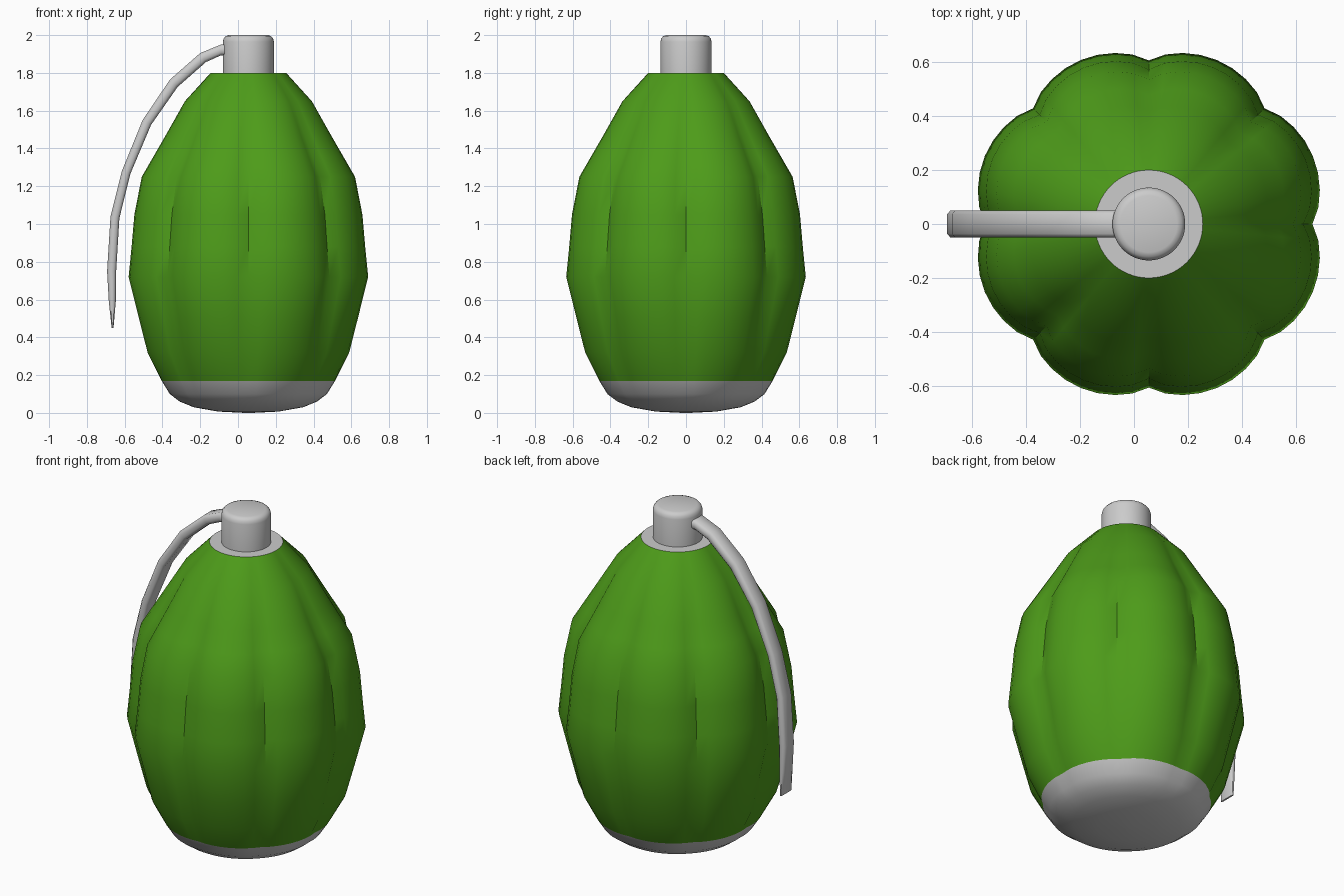
import bpy, bmesh
from math import sin, cos, pi

if "Cube" in bpy.data.objects:
    bpy.data.objects.remove(bpy.data.objects["Cube"])

CX = 0.055   # axis of the body


def make_object(name, bm, color=None, angle=40):
    bmesh.ops.recalc_face_normals(bm, faces=bm.faces)
    mesh = bpy.data.meshes.new(name)
    bm.to_mesh(mesh)
    bm.free()
    ob = bpy.data.objects.new(name, mesh)
    bpy.context.collection.objects.link(ob)
    if color:
        mat = bpy.data.materials.new(name + "_paint")
        mat.diffuse_color = color
        mat.use_nodes = True
        mat.node_tree.nodes["Principled BSDF"].inputs["Base Color"].default_value = mat.diffuse_color
        mesh.materials.append(mat)
    bpy.ops.object.select_all(action='DESELECT')
    bpy.context.view_layer.objects.active = ob
    ob.select_set(True)
    bpy.ops.object.shade_smooth_by_angle(angle=angle * pi / 180)
    return ob


def skin(bm, rings, cap_start=True, cap_end=True):
    loops = [[bm.verts.new(p) for p in ring] for ring in rings]
    n = len(loops[0])
    for a, b in zip(loops, loops[1:]):
        for i in range(n):
            j = (i + 1) % n
            bm.faces.new((a[i], a[j], b[j], b[i]))
    if cap_start:
        bm.faces.new(loops[0][::-1])
    if cap_end:
        bm.faces.new(loops[-1])


def lobed_ring(r, z, depth=0.0, n=64):
    # eight rounded lobes with grooves every 45 degrees
    pts = []
    for i in range(n):
        t = 2 * pi * i / n
        k = r * (1 + depth * (abs(sin(4 * t)) ** 0.75 - 0.8))
        pts.append((CX + k * cos(t), k * sin(t), z))
    return pts


# Ribbed body: radius, height, groove depth
body = [(0.465, 0.17, 0.025), (0.545, 0.32, 0.055), (0.592, 0.50, 0.07),
        (0.648, 0.72, 0.08), (0.632, 0.88, 0.085), (0.617, 1.05, 0.09),
        (0.577, 1.25, 0.09), (0.512, 1.36, 0.085), (0.447, 1.47, 0.075),
        (0.342, 1.65, 0.04), (0.20, 1.80, 0.0)]
bm = bmesh.new()
skin(bm, [lobed_ring(*p) for p in body], False, False)
make_object("ribbed_body", bm, (0.075, 0.33, 0.01, 1))

# Domed base
base = [(0.02, 0.0, 0), (0.16, 0.007, 0), (0.29, 0.03, 0), (0.365, 0.06, 0.005),
        (0.42, 0.10, 0.015), (0.465, 0.17, 0.025)]
bm = bmesh.new()
skin(bm, [lobed_ring(*p) for p in base], True, False)
make_object("base", bm)

# Collar plate and neck with a rounded top edge
neck = [(0.20, 1.80), (0.135, 1.80), (0.135, 1.965), (0.131, 1.982),
        (0.121, 1.994), (0.105, 2.0)]
bm = bmesh.new()
skin(bm, [lobed_ring(r, z) for r, z in neck], False, True)
make_object("neck_cap", bm)

# Curved lever: outer x, z and inner x, z along the strip
lever = [(-0.03, 1.955, -0.03, 1.895), (-0.09, 1.95, -0.09, 1.893),
         (-0.20, 1.905, -0.17, 1.857), (-0.36, 1.765, -0.32, 1.725),
         (-0.505, 1.55, -0.46, 1.525), (-0.615, 1.28, -0.57, 1.265),
         (-0.675, 1.04, -0.628, 1.03), (-0.693, 0.75, -0.645, 0.75),
         (-0.684, 0.59, -0.647, 0.59), (-0.669, 0.45, -0.659, 0.45)]
# rounded-rectangle section: (across y, through thickness 0..1)
section = [(-0.05, 0.25), (-0.036, 0), (0.036, 0), (0.05, 0.25),
           (0.05, 0.75), (0.036, 1), (-0.036, 1), (-0.05, 0.75)]
bm = bmesh.new()
skin(bm, [[(a + (c - a) * t, y, b + (d - b) * t) for y, t in section]
          for a, b, c, d in lever])
make_object("lever", bm, angle=60)
